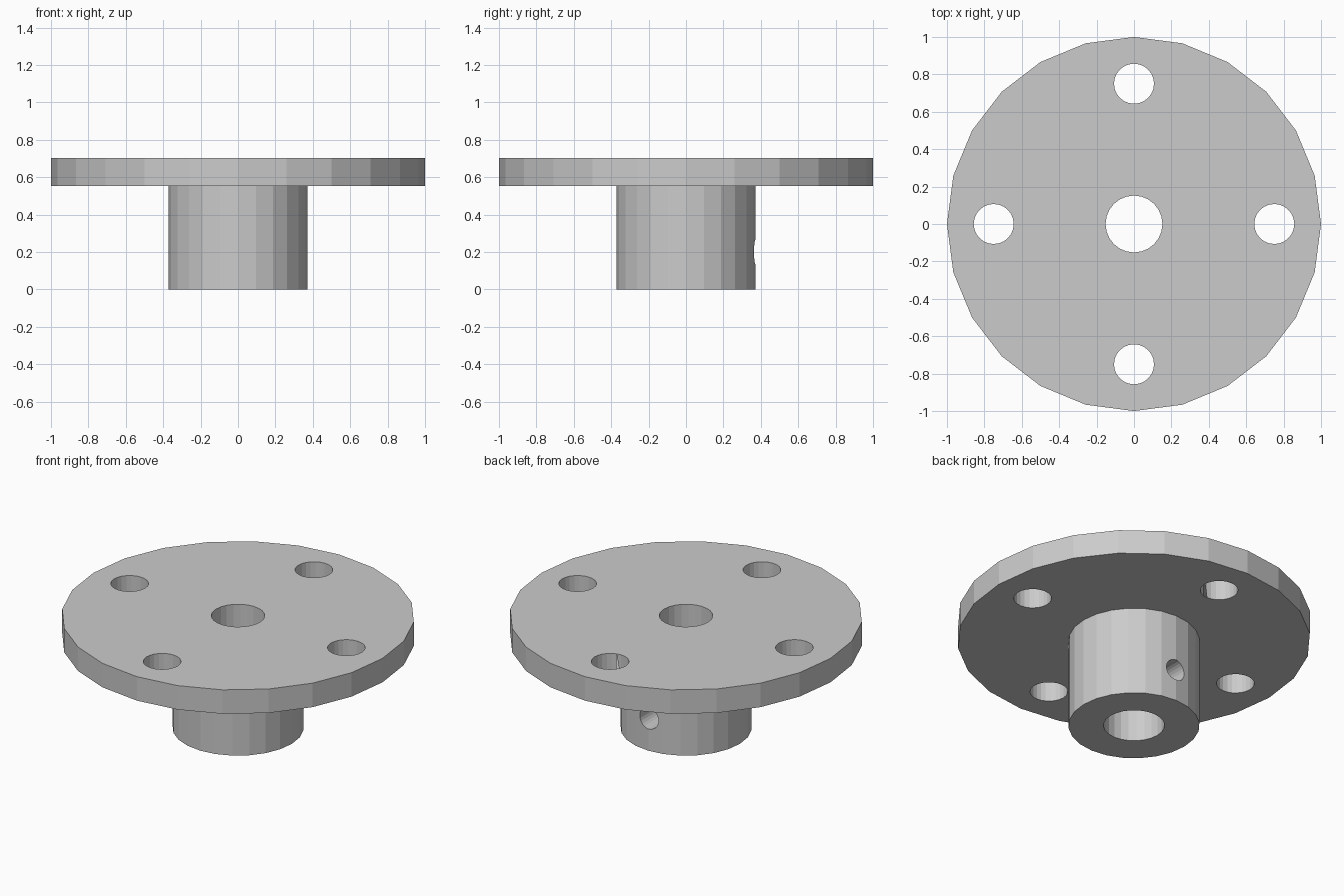
import bpy, bmesh
from math import cos, sin, tau, pi

if "Cube" in bpy.data.objects:
    bpy.data.objects.remove(bpy.data.objects["Cube"])


def lathe(name, profile, sides=24):
    """Revolve a closed (radius, height) profile about z."""
    bm = bmesh.new()
    rings = [[bm.verts.new((r * cos(tau * i / sides), r * sin(tau * i / sides), z))
              for r, z in profile] for i in range(sides)]
    n = len(profile)
    for i in range(sides):
        a, b = rings[i], rings[(i + 1) % sides]
        for j in range(n):
            k = (j + 1) % n
            bm.faces.new((a[j], b[j], b[k], a[k]))
    bmesh.ops.recalc_face_normals(bm, faces=bm.faces)
    mesh = bpy.data.meshes.new(name)
    bm.to_mesh(mesh)
    bm.free()
    obj = bpy.data.objects.new(name, mesh)
    bpy.context.collection.objects.link(obj)
    return obj


def drill(target, radius, depth, location, rotation=(0, 0, 0)):
    """Cut a round hole and discard the cutter."""
    bpy.ops.mesh.primitive_cylinder_add(vertices=24, radius=radius, depth=depth,
                                        location=location, rotation=rotation)
    cutter = bpy.context.object
    cutter.hide_render = True
    mod = target.modifiers.new("hole", 'BOOLEAN')
    mod.operation = 'DIFFERENCE'
    mod.solver = 'EXACT'
    mod.object = cutter
    bpy.context.view_layer.objects.active = target
    bpy.ops.object.modifier_apply(modifier=mod.name)
    bpy.data.objects.remove(cutter, do_unlink=True)


# Flange and hub with a slightly wider bore below the plate
hub = lathe("flanged_hub", [(0.173, 0), (0.372, 0), (0.372, 0.553), (1.0, 0.553),
                            (1.0, 0.703), (0.152, 0.703), (0.152, 0.553), (0.173, 0.553)])

# Four bolt holes through the flange
for i in range(4):
    a = tau * i / 4
    drill(hub, 0.107, 0.4, (0.75 * cos(a), 0.75 * sin(a), 0.63))

# Set screw hole through the back wall of the hub
drill(hub, 0.065, 0.4, (0, 0.3, 0.2), (pi / 2, 0, 0))
